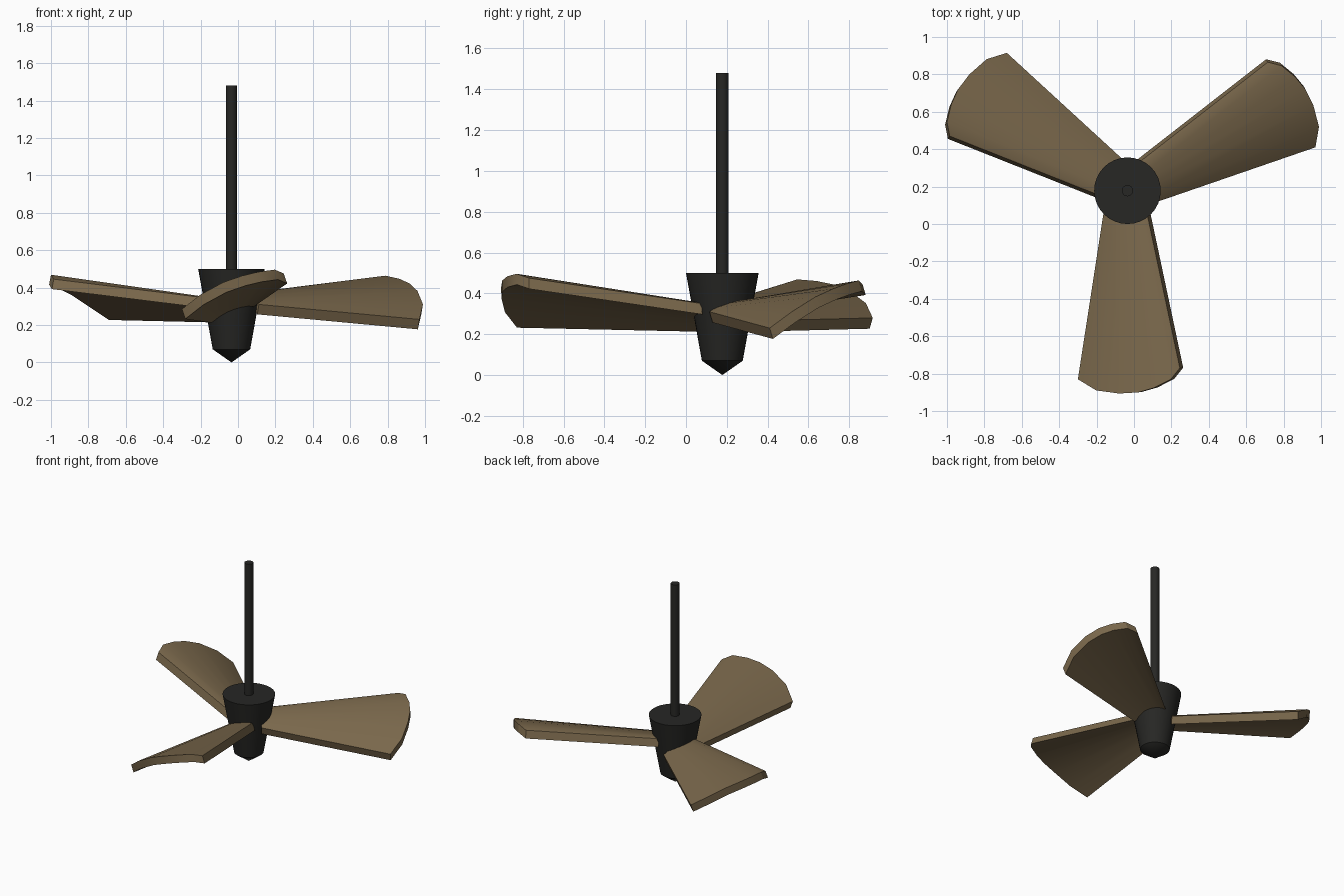
import bpy, bmesh, math
from mathutils import Vector

if "Cube" in bpy.data.objects:
    bpy.data.objects.remove(bpy.data.objects["Cube"])

CX, CY = -0.035, 0.178


def material(name, color):
    m = bpy.data.materials.new(name)
    m.diffuse_color = (*color, 1)
    m.use_nodes = True
    m.node_tree.nodes["Principled BSDF"].inputs["Base Color"].default_value = m.diffuse_color
    return m


dark = material("dark_metal", (0.02, 0.02, 0.018))
wood = material("brown_wood", (0.19, 0.135, 0.07))


def finish(name, bm, mat, angle):
    bmesh.ops.recalc_face_normals(bm, faces=bm.faces)
    me = bpy.data.meshes.new(name)
    bm.to_mesh(me)
    bm.free()
    ob = bpy.data.objects.new(name, me)
    bpy.context.collection.objects.link(ob)
    me.materials.append(mat)
    bpy.ops.object.select_all(action='DESELECT')
    bpy.context.view_layer.objects.active = ob
    ob.select_set(True)
    bpy.ops.object.shade_smooth_by_angle(angle=math.radians(angle))
    return ob


def lathe(name, profile, sides):
    bm = bmesh.new()
    verts = [bm.verts.new((CX + r, CY, z)) for r, z in profile]
    edges = [bm.edges.new(p) for p in zip(verts, verts[1:])]
    bmesh.ops.spin(bm, geom=verts + edges, cent=(CX, CY, 0), axis=(0, 0, 1),
                   angle=math.tau, steps=sides)
    bmesh.ops.remove_doubles(bm, verts=bm.verts, dist=1e-4)
    return finish(name, bm, dark, 30)


# Tapered motor housing with pointed bottom, and the hanging rod
lathe("motor_housing", [(0, 0), (0.1, 0.07), (0.178, 0.5), (0, 0.5)], 32)
lathe("hanging_rod", [(0, 0.48), (0.03, 0.48), (0.03, 1.48), (0, 1.48)], 20)

# Across the chord: position, outward bulge at the tip, upward camber at the tip
ARC = [(0, 0, 0), (0.165, 0.07, 0.045), (0.385, 0.1, 0.07), (0.57, 0.105, 0.07),
       (0.73, 0.09, 0.06), (0.9, 0.055, 0.04), (1, 0, 0)]


def blade(name, angle, root_z, low, high):
    a = math.radians(angle)
    out = Vector((math.cos(a), math.sin(a), 0))
    side = Vector((-out.y, out.x, 0))
    root = Vector((CX, CY, 0)) + out * 0.1
    r0 = root - side * 0.125 + Vector((0, 0, root_z[0]))
    r1 = root + side * 0.1 + Vector((0, 0, root_z[1]))
    low, high = Vector(low), Vector(high)
    chord = high - low
    across = Vector((chord.x, chord.y, 0)).normalized()
    tip_out = Vector((across.y, -across.x, 0))
    drop = across * 0.018 + Vector((0, 0, -0.053))

    bm = bmesh.new()
    rings = []
    for t, bulge, camber in ARC:
        r = r0.lerp(r1, t) + Vector((0, 0, camber * 0.3))
        p = low.lerp(high, t) + tip_out * bulge + Vector((0, 0, camber))
        rings.append([bm.verts.new(v) for v in (r, p, p + drop, r + drop)])
    for s, e in zip(rings, rings[1:]):
        for i in range(4):
            j = (i + 1) % 4
            bm.faces.new((s[i], s[j], e[j], e[i]))
    bm.faces.new(rings[0])
    bm.faces.new(rings[-1])
    return finish(name, bm, wood, 30)


# Three pitched, cambered blades, each with slightly different pitch
blade("front_blade", 270, (0.265, 0.35), (-0.30, -0.83, 0.285), (0.245, -0.77, 0.475))
blade("right_blade", 28, (0.31, 0.36), (0.97, 0.41, 0.23), (0.715, 0.865, 0.445))
blade("left_blade", 147, (0.265, 0.345), (-0.68, 0.915, 0.28), (-0.985, 0.47, 0.445))
